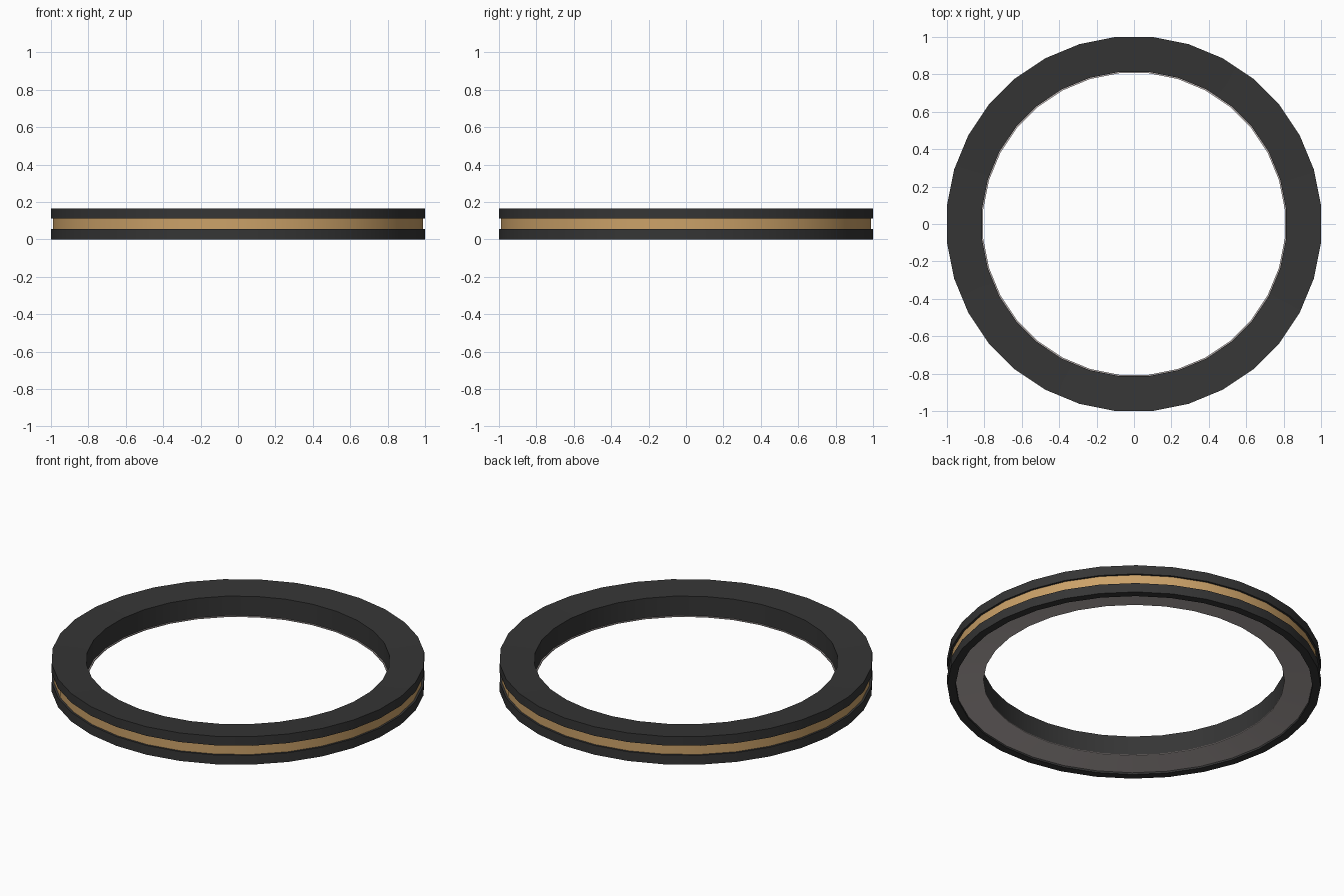
import bpy
import math

cube = bpy.data.objects.get("Cube")
if cube:
    bpy.data.objects.remove(cube, do_unlink=True)

SIDES = 32
STEP = 2 * math.pi / SIDES


def material(name, colour):
    mat = bpy.data.materials.new(name)
    mat.use_nodes = True
    mat.diffuse_color = (*colour, 1)
    bsdf = mat.node_tree.nodes["Principled BSDF"]
    bsdf.inputs["Base Color"].default_value = (*colour, 1)
    bsdf.inputs["Roughness"].default_value = 0.6
    return mat


def lathe_ring(name, profile, mat):
    """Sweep a closed (radius, height) section round z; radii reach the flats."""
    n = len(profile)
    verts, faces = [], []
    for i in range(SIDES):
        angle = (i + 0.5) * STEP
        for radius, z in profile:
            r = radius / math.cos(STEP / 2)
            verts.append((r * math.cos(angle), r * math.sin(angle), z))
        a, b = i * n, (i + 1) % SIDES * n
        for j in range(n):
            k = (j + 1) % n
            faces.append((a + j, b + j, b + k, a + k))
    mesh = bpy.data.meshes.new(name)
    mesh.from_pydata(verts, [], faces)
    mesh.materials.append(mat)
    obj = bpy.data.objects.new(name, mesh)
    bpy.context.collection.objects.link(obj)
    bpy.ops.object.select_all(action="DESELECT")
    obj.select_set(True)
    bpy.context.view_layer.objects.active = obj
    bpy.ops.object.shade_smooth_by_angle(angle=math.radians(30))
    return obj


black = material("matte black", (0.036, 0.036, 0.036))
gold = material("warm gold", (0.60, 0.36, 0.14))
grey = material("warm grey", (0.50, 0.45, 0.44))

# Dark body: gently dished top, grooved outer wall, recessed underside
lathe_ring("ring_body", [
    (0.955, 0), (1, 0), (1, 0.055), (0.97, 0.055), (0.97, 0.112), (1, 0.112),
    (1, 0.166), (0.813, 0.153), (0.813, 0.036), (0.955, 0.016)], black)

# Gold band set in the groove
lathe_ring("gold_band", [
    (0.965, 0.055), (0.988, 0.055), (0.988, 0.112), (0.965, 0.112)], gold)

# Pale pad seated in the recessed underside
lathe_ring("base_pad", [
    (0.806, 0.032), (0.954, 0.01), (0.954, 0.018), (0.806, 0.038)], grey)
